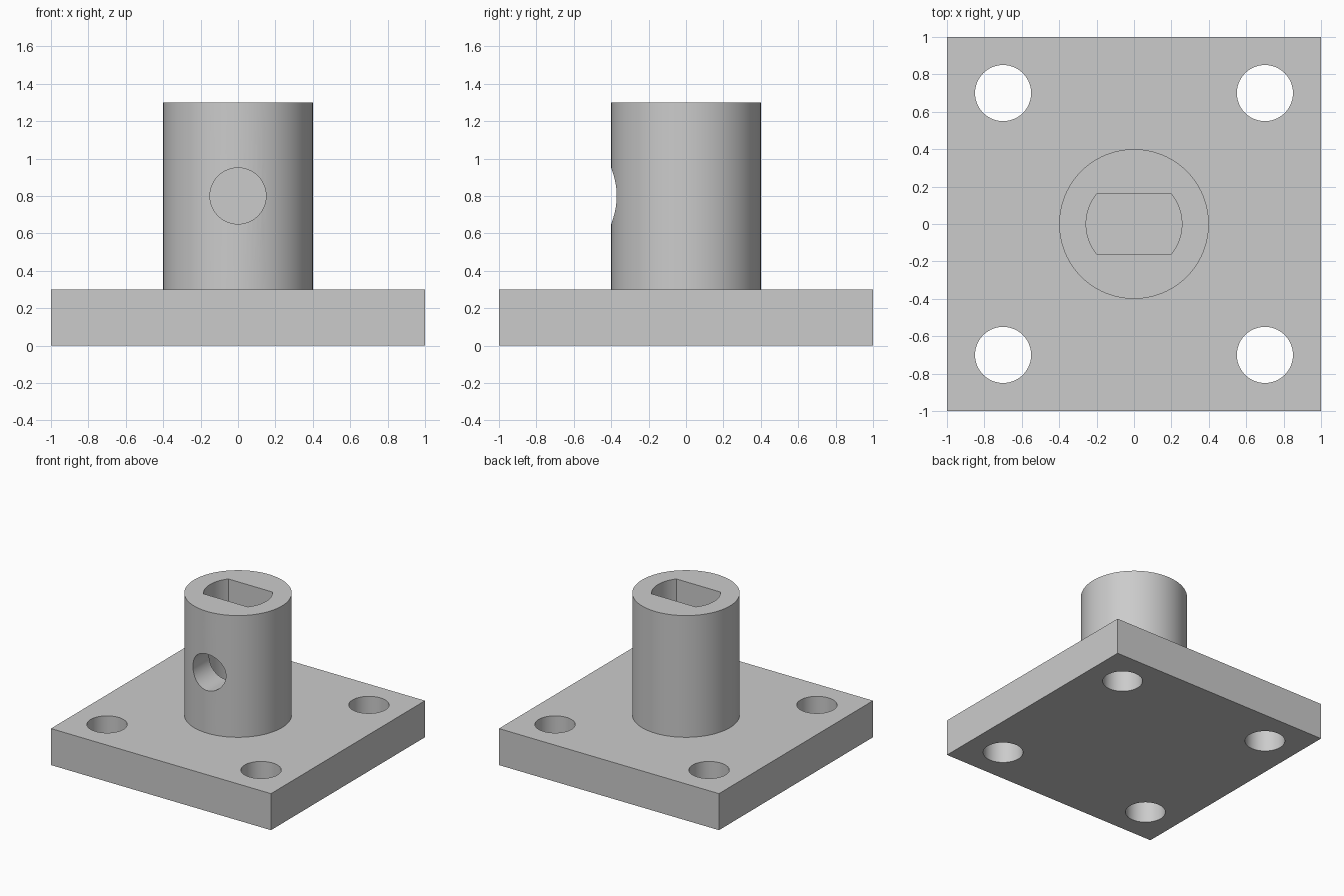
import bpy
import bmesh
import math
from mathutils import Matrix

default = bpy.data.objects.get("Cube")
if default:
    bpy.data.objects.remove(default, do_unlink=True)

SEGMENTS = 96
PLATE_TOP, POST_TOP = 0.3, 1.3
POST_RADIUS, BOLT_RADIUS, BOLT_OFFSET = 0.4, 0.15, 0.7
SLOT_RADIUS, SLOT_HALF = 0.256, 0.16

grey = bpy.data.materials.new("plain grey")
grey.use_nodes = True
colour = (0.6, 0.6, 0.6, 1)
grey.diffuse_color = colour
grey.node_tree.nodes["Principled BSDF"].inputs["Base Color"].default_value = colour


def make_object(name, bm):
    bmesh.ops.recalc_face_normals(bm, faces=bm.faces)
    mesh = bpy.data.meshes.new(name)
    bm.to_mesh(mesh)
    bm.free()
    mesh.materials.append(grey)
    obj = bpy.data.objects.new(name, mesh)
    bpy.context.collection.objects.link(obj)
    return obj


def cylinder(name, radius, depth, matrix):
    bm = bmesh.new()
    bmesh.ops.create_cone(bm, cap_ends=True, segments=SEGMENTS, radius1=radius,
                          radius2=radius, depth=depth, matrix=matrix)
    return make_object(name, bm)


def combine(target, other, operation):
    mod = target.modifiers.new(other.name, "BOOLEAN")
    mod.operation = operation
    mod.solver = "EXACT"
    mod.object = other
    bpy.context.view_layer.objects.active = target
    bpy.ops.object.modifier_apply(modifier=mod.name)
    bpy.data.objects.remove(other, do_unlink=True)


# Square base plate
bm = bmesh.new()
bmesh.ops.create_cube(bm, size=1, matrix=Matrix.Translation((0, 0, PLATE_TOP / 2))
                      @ Matrix.Diagonal((2, 2, PLATE_TOP, 1)))
flange = make_object("flanged_socket", bm)

# Round post, sunk slightly into the plate before joining
bottom = PLATE_TOP - 0.1
post = cylinder("post", POST_RADIUS, POST_TOP - bottom,
                Matrix.Translation((0, 0, (POST_TOP + bottom) / 2)))
combine(flange, post, "UNION")

# Four bolt holes through the plate
for x in (-BOLT_OFFSET, BOLT_OFFSET):
    for y in (-BOLT_OFFSET, BOLT_OFFSET):
        hole = cylinder("bolt_hole", BOLT_RADIUS, 1, Matrix.Translation((x, y, 0)))
        combine(flange, hole, "DIFFERENCE")

# Shaft socket with two flat sides, open at the top of the post
bm = bmesh.new()
limit = math.asin(SLOT_HALF / SLOT_RADIUS)
profile = []
for start in (0, math.pi):
    for i in range(25):
        a = start - limit + 2 * limit * i / 24
        profile.append(bm.verts.new((SLOT_RADIUS * math.cos(a),
                                     SLOT_RADIUS * math.sin(a), PLATE_TOP)))
floor = bm.faces.new(profile)
extruded = bmesh.ops.extrude_face_region(bm, geom=[floor], use_keep_orig=True)
bmesh.ops.translate(bm, vec=(0, 0, 1.2),
                    verts=[v for v in extruded["geom"] if isinstance(v, bmesh.types.BMVert)])
combine(flange, make_object("shaft_socket", bm), "DIFFERENCE")

# Set screw hole through the front wall only
screw = cylinder("screw_hole", BOLT_RADIUS, 0.6, Matrix.Translation((0, -0.3, 0.8))
                 @ Matrix.Rotation(math.pi / 2, 4, "X"))
combine(flange, screw, "DIFFERENCE")

# Smooth round walls, sharp rims
bpy.ops.object.select_all(action="DESELECT")
flange.select_set(True)
bpy.context.view_layer.objects.active = flange
bpy.ops.object.shade_smooth_by_angle(angle=math.radians(30))
